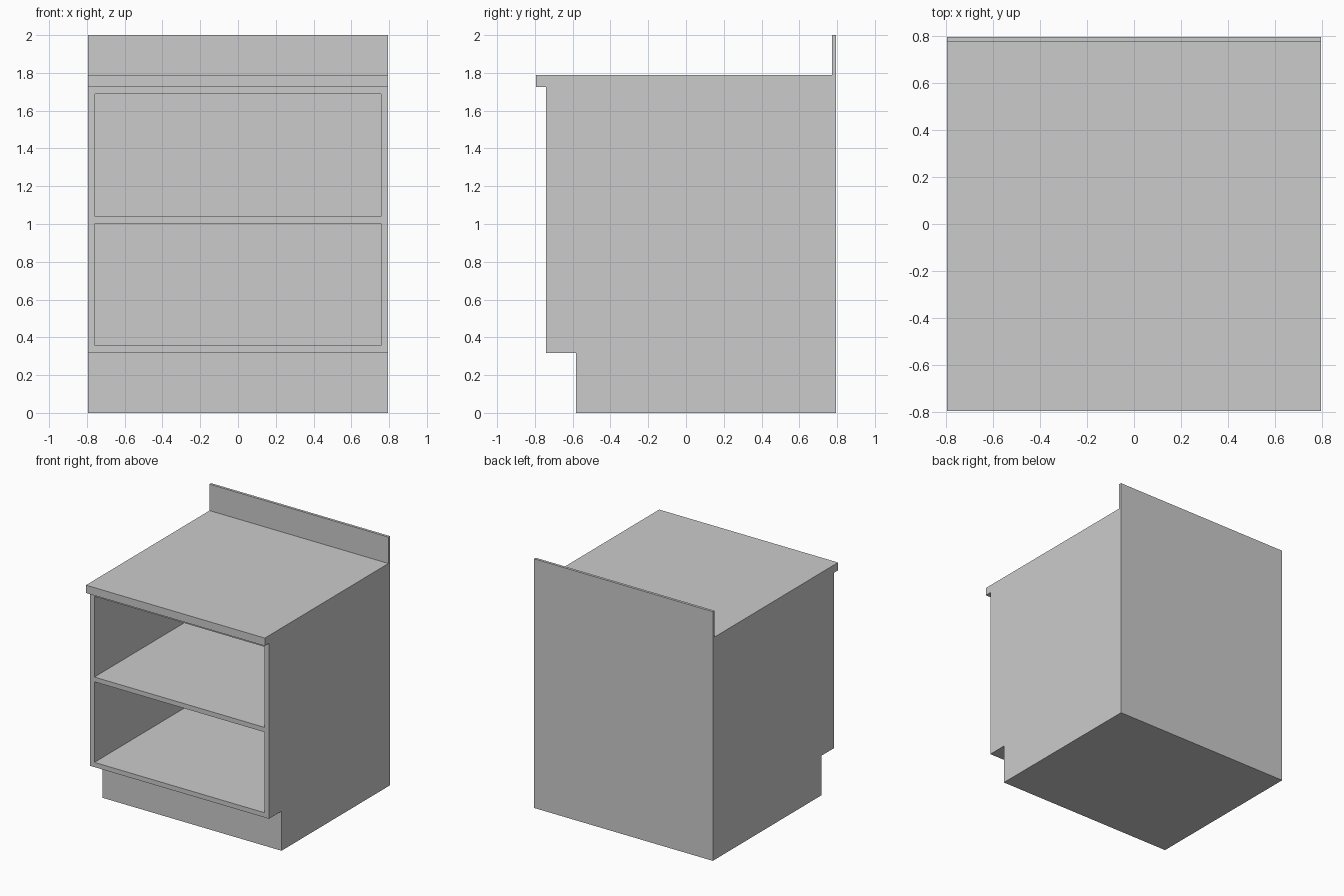
import bpy

if "Cube" in bpy.data.objects:
    bpy.data.objects.remove(bpy.data.objects["Cube"])

# Dimensions
HW = 0.794            # half width and half depth overall
T = 0.038             # panel thickness
KICK_TOP, CASE_TOP, COUNTER_TOP, TOP = 0.3175, 1.725, 1.788, 2.0
CASE_FRONT, KICK_FRONT = -0.741, -0.582
INNER = HW - T        # inside half width / inside back plane
SPLASH_T = 0.021


def box(name, x, y, z):
    """Box spanning the given (min, max) ranges."""
    bpy.ops.mesh.primitive_cube_add(size=1, location=[sum(r) / 2 for r in (x, y, z)])
    ob = bpy.context.object
    ob.name = ob.data.name = name
    ob.scale = [r[1] - r[0] for r in (x, y, z)]
    bpy.ops.object.transform_apply(location=False, rotation=False, scale=True)
    return ob


full = (-HW, HW)
inside = (-INNER, INNER)
shelf_depth = (CASE_FRONT, INNER)

# Recessed plinth
box("toe_kick_base", full, (KICK_FRONT, HW), (0, KICK_TOP))

# Side panels
for side, s in (("left", -1), ("right", 1)):
    box(side + "_side_panel", sorted((s * INNER, s * HW)), (CASE_FRONT, HW), (KICK_TOP, CASE_TOP))

# Horizontal boards between the sides
mid = (KICK_TOP + CASE_TOP) / 2
for name, z in (("bottom_panel", KICK_TOP + T / 2),
                ("middle_shelf", mid),
                ("top_panel", CASE_TOP - T / 2)):
    box(name, inside, shelf_depth, (z - T / 2, z + T / 2))

# Back panel
box("back_panel", inside, (INNER, HW), (KICK_TOP, CASE_TOP))

# Worktop with front overhang, and upstand at the back
box("countertop", full, full, (CASE_TOP, COUNTER_TOP))
box("backsplash", full, (HW - SPLASH_T, HW), (COUNTER_TOP, TOP))
